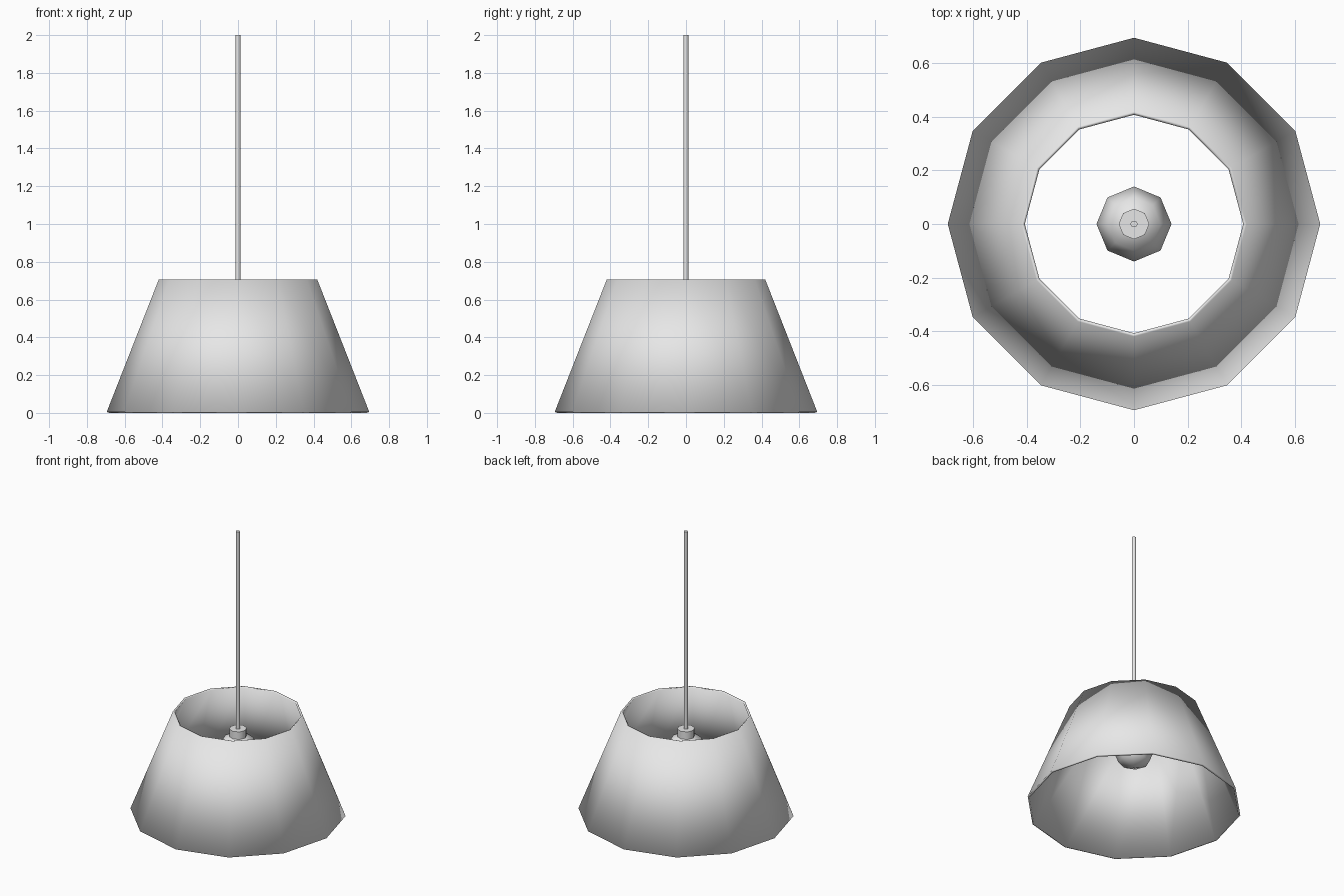
import bpy
import math

cube = bpy.data.objects.get("Cube")
if cube:
    bpy.data.objects.remove(cube, do_unlink=True)

# One plain grey for the whole lamp
grey = bpy.data.materials.new("light_grey")
grey.use_nodes = True
grey.diffuse_color = (0.8, 0.8, 0.8, 1)
grey.node_tree.nodes["Principled BSDF"].inputs["Base Color"].default_value = (0.8, 0.8, 0.8, 1)


def finish(name, smooth_angle):
    obj = bpy.context.object
    obj.name = name
    obj.data.name = name
    obj.data.materials.append(grey)
    bpy.ops.object.shade_smooth_by_angle(angle=math.radians(smooth_angle))
    return obj


def rod(name, sides, radius, bottom, top, turn=0):
    bpy.ops.mesh.primitive_cylinder_add(
        vertices=sides, radius=radius, depth=top - bottom,
        location=(0, 0, (bottom + top) / 2), rotation=(0, 0, math.radians(turn)))
    return finish(name, 61)


# Open tapered shade, thickened inward
SHADE_BOTTOM, SHADE_TOP = 0.005, 0.705
bpy.ops.mesh.primitive_cone_add(
    vertices=12, radius1=0.695, radius2=0.42, depth=SHADE_TOP - SHADE_BOTTOM,
    end_fill_type='NOTHING', location=(0, 0, (SHADE_BOTTOM + SHADE_TOP) / 2))
shade = finish("lamp_shade", 40)
wall = shade.modifiers.new("wall_thickness", 'SOLIDIFY')
wall.thickness = 0.013
wall.offset = -1
wall.use_even_offset = True

# Bulb hanging below the socket
bpy.ops.mesh.primitive_uv_sphere_add(
    segments=8, ring_count=4, radius=0.14, location=(0, 0, 0.43))
finish("bulb", 80)

# Socket and hanging cord
rod("socket", 8, 0.057, 0.54, 0.60)
rod("cord", 6, 0.014, 0.60, 2.0, turn=30)
